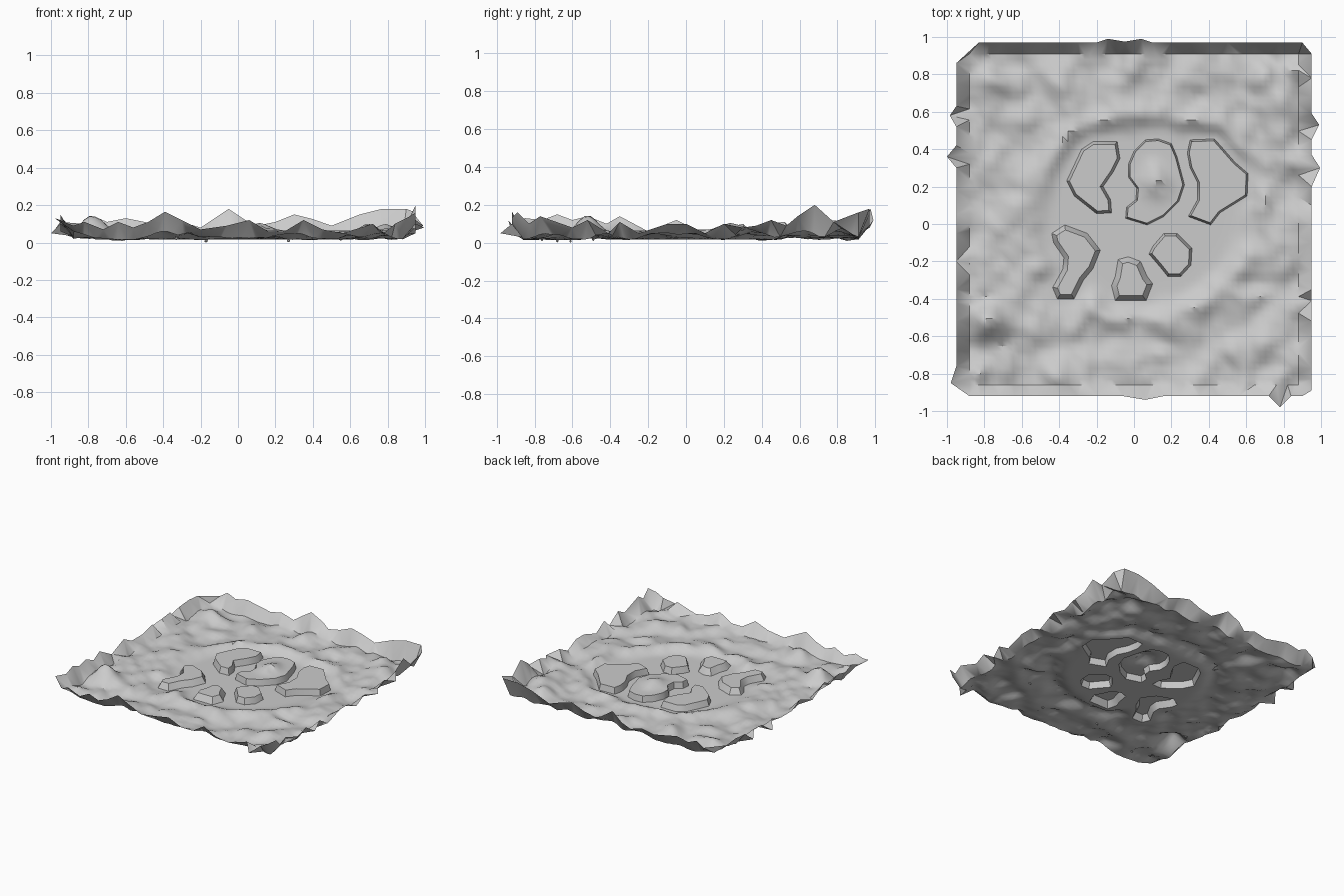
import bpy, bmesh, math
from mathutils import Vector, noise
from mathutils.geometry import delaunay_2d_cdt

cube = bpy.data.objects.get("Cube")
if cube:
    bpy.data.objects.remove(cube)

stone = bpy.data.materials.new("stone grey")
stone.use_nodes = True
GREY = (0.6, 0.6, 0.6, 1)
stone.diffuse_color = GREY
stone.node_tree.nodes["Principled BSDF"].inputs["Base Color"].default_value = GREY

FLOOR, TOP = 0.017, 0.064

# Raised plateaus: wall slope width and clockwise outline
PLATEAUS = {
    "back_left": (.014, [(-.22, .44), (-.09, .44), (-.075, .35), (-.11, .28), (-.165, .2), (-.125, .13),
                         (-.12, .06), (-.2, .055), (-.32, .15), (-.36, .23), (-.28, .4)]),
    "back_middle": (.009, [(.06, .45), (.13, .455), (.2, .43), (.23, .36), (.27, .21), (.24, .12),
                           (.16, .04), (.07, -.005), (-.045, .03), (-.04, .09), (.01, .13),
                           (.015, .19), (-.03, .25), (-.03, .32), (0, .39)]),
    "back_right": (.01, [(.3, .45), (.43, .455), (.47, .41), (.54, .33), (.61, .27), (.605, .15),
                         (.46, .06), (.41, -.005), (.29, .04), (.34, .13), (.34, .22),
                         (.3, .3), (.285, .38)]),
    "front_left": (.024, [(-.37, -.005), (-.25, -.05), (-.18, -.14), (-.22, -.24), (-.27, -.3),
                          (-.32, -.4), (-.41, -.4), (-.435, -.34), (-.38, -.24), (-.375, -.18),
                          (-.43, -.1), (-.44, -.05)]),
    "front_middle": (.028, [(-.085, -.19), (-.03, -.175), (.035, -.2), (.07, -.28), (.1, -.32),
                            (.065, -.41), (-.1, -.41), (-.12, -.33), (-.1, -.28)]),
    "front_right": (.014, [(.16, -.05), (.23, -.05), (.31, -.13), (.305, -.22), (.25, -.28),
                           (.18, -.28), (.14, -.23), (.08, -.16), (.1, -.12)]),
}

# Rim points per side: position along the side, height, outward push
RIM_FRONT = [(-.88, .09, 0), (-.82, .11, 0), (-.72, .07, 0), (-.64, .11, 0), (-.56, .08, 0),
             (-.48, .11, 0), (-.39, .165, 0), (-.3, .12, 0), (-.2, .07, 0), (-.06, .09, 0),
             (.06, .12, .02), (.16, .06, 0), (.25, .06, 0), (.35, .12, 0), (.45, .07, 0),
             (.56, .05, 0), (.72, .1, 0), (.78, .05, .06), (.84, .1, 0), (.9, .13, 0)]
RIM_BACK = [(-.83, .1, 0), (-.77, .14, 0), (-.7, .11, 0), (-.6, .13, 0), (-.5, .11, 0),
            (-.4, .09, 0), (-.3, .11, 0), (-.2, .08, 0), (-.14, .12, .02), (-.05, .18, .005),
            (.04, .12, .02), (.1, .09, 0), (.2, .11, 0), (.3, .15, 0), (.4, .125, 0),
            (.5, .09, 0), (.65, .15, 0), (.77, .18, 0), (.9, .18, 0)]
RIM_LEFT = [(-.85, .13, .03), (-.76, .12, 0), (-.68, .15, 0), (-.6, .12, 0), (-.52, .14, 0),
            (-.42, .1, 0), (-.35, .14, 0), (-.2, .06, 0), (-.05, .12, 0), (.05, .07, 0),
            (.18, .07, 0), (.3, .1, 0), (.36, .05, .05), (.42, .1, 0), (.52, .11, 0),
            (.58, .06, .035), (.63, .11, 0), (.75, .12, 0), (.86, .11, 0)]
RIM_RIGHT = [(-.89, .16, 0), (-.83, .1, 0), (-.77, .14, 0), (-.6, .08, 0), (-.52, .12, 0),
             (-.41, .05, 0), (-.35, .11, 0), (-.25, .05, 0), (-.1, .1, 0), (0, .1, 0),
             (.1, .05, 0), (.2, .1, 0), (.3, .08, .045), (.37, .09, 0), (.45, .12, 0),
             (.53, .09, .04), (.59, .14, 0), (.68, .2, 0), (.78, .11, 0), (.91, .16, 0)]

# Isolated hills: x, y, radius, height
HILLS = [(-.78, -.51, .09, .1), (-.78, .78, .07, .05), (.8, .66, .08, .06), (.85, .82, .06, .05),
         (.7, .8, .07, .04), (.77, .45, .07, .03), (.68, -.66, .06, .025), (-.82, -.8, .06, .04),
         (.85, .33, .06, .03), (-.4, .7, .07, .02), (.3, .75, .08, .02), (0, .83, .07, .03),
         (.15, -.7, .05, .02), (-.4, -.82, .06, .03)]
STREAM = [Vector(p) for p in [(-.62, -.86), (-.5, -.68), (-.15, -.61), (.1, -.62),
                              (.3, -.68), (.6, -.53), (.92, -.26)]]


def segment_distance(p, a, b):
    t = max(0, min(1, (p - a).dot(b - a) / (b - a).length_squared))
    return (p - a - (b - a) * t).length


def path_distance(p, path, closed=False):
    pairs = list(zip(path, path[1:])) + ([(path[-1], path[0])] if closed else [])
    return min(segment_distance(p, a, b) for a, b in pairs)


def inside(p, loop):
    hit = False
    for a, b in zip(loop, loop[1:] + loop[:1]):
        if (a.y > p.y) != (b.y > p.y) and p.x < a.x + (p.y - a.y) * (b.x - a.x) / (b.y - a.y):
            hit = not hit
    return hit


def inset(loop, d):
    out = []
    for i, p in enumerate(loop):
        a = (p - loop[i - 1]).normalized()
        b = (loop[(i + 1) % len(loop)] - p).normalized()
        n = Vector((a.y + b.y, -a.x - b.x)).normalized()
        out.append(p + n * d / max(.6, n.dot(Vector((a.y, -a.x)))))
    return out


def bump(p, x, y, r, h):
    return h * math.exp(-((p.x - x) ** 2 + (p.y - y) ** 2) / (r * r))


def ground(p):
    # Flat basin, ringed by an uneven ridge and rolling ground, level beside the plateaus
    dx, dy = (p.x - .05) / .61, (p.y - .045) / .53
    n = noise.noise(Vector((p.x * 6.5, p.y * 6.5, 2.3)))
    n += .4 * noise.noise(Vector((p.x * 14, p.y * 14, 7.1)))
    r = math.hypot(dx, dy) + .06 * noise.noise(Vector((p.x * 4, p.y * 4, 5.2)))
    wild = max(0, min(1, (r - .8) / .3))
    ridge = .018 + .014 * abs(dy) / max(r, .1)
    z = wild * (.018 + .036 * n) + ridge * math.exp(-((r - 1.02) / .12) ** 2)
    near = min(1, max(0, min(path_distance(p, foot, True) for foot, head in loops) - .01) / .1)
    near = near * near * (3 - 2 * near)
    z = FLOOR + z * near + sum(bump(p, *h) for h in HILLS)
    s = path_distance(p, STREAM)
    z += (.013 - z) * .75 * math.exp(-(s / .05) ** 2)
    return max(.01, z)


def plateau_top(p):
    # Mound with a small hollow on the middle plateau
    return (TOP + bump(p, .12, .22, .065, .044) + bump(p, .11, .3, .04, .014)
            - bump(p, .14, .2, .025, .024))


pts, heights, pushes, edges = [], [], [], []


def add(p, z, push=(0, 0)):
    pts.append(Vector(p))
    heights.append(z)
    pushes.append(push)


# Plateau walls: foot loop on the floor, inset loop at the top
loops = []
for slope, outline in PLATEAUS.values():
    foot = [Vector(p) for p in outline]
    head = inset(foot, slope)
    loops.append((foot, head))
    for loop, z in ((foot, FLOOR), (head, TOP)):
        start, n = len(pts), len(loop)
        for p in loop:
            add(p, z)
        edges += [(start + i, start + (i + 1) % n) for i in range(n)]

# Inner ground grid
COLS, ROWS = 60, 60
for i in range(COLS + 1):
    for j in range(ROWS + 1):
        p = Vector((-.88 + 1.76 * i / COLS, -.86 + 1.77 * j / ROWS))
        z = ground(p)
        keep = True
        for foot, head in loops:
            if inside(p, head):
                z = plateau_top(p)
                keep = path_distance(p, head, True) > .01
            elif inside(p, foot) or path_distance(p, foot, True) < .012:
                keep = False
        if keep:
            add(p, z)

# Coarse raised rim
for t, z, o in RIM_FRONT:
    add((t, -.92), z, (0, -o))
for t, z, o in RIM_BACK:
    add((t, .97), z, (0, o))
for t, z, o in RIM_LEFT:
    add((-.95, t), z, (-o, 0))
for t, z, o in RIM_RIGHT:
    add((.95, t), z, (o, 0))

# Join everything into one open sheet
result = delaunay_2d_cdt(pts, edges, [], 0, 1e-5)
verts, faces, source = result[0], result[2], result[3]
coords = []
for v, src in zip(verts, source):
    z = heights[src[0]] if src else FLOOR
    dx, dy = pushes[src[0]] if src else (0, 0)
    coords.append((v.x + dx, v.y + dy, z))
mesh = bpy.data.meshes.new("terrain")
mesh.from_pydata(coords, [], faces)
bm = bmesh.new()
bm.from_mesh(mesh)
for f in bm.faces:
    f.normal_update()
    if f.normal.z < 0:
        f.normal_flip()
bm.to_mesh(mesh)
bm.free()
terrain = bpy.data.objects.new("terrain", mesh)
bpy.context.collection.objects.link(terrain)
mesh.materials.append(stone)
bpy.ops.object.select_all(action='DESELECT')
terrain.select_set(True)
bpy.context.view_layer.objects.active = terrain
bpy.ops.object.shade_smooth_by_angle(angle=math.radians(38))

# Pebbles along the stream
for i, (x, y) in enumerate([(-.33, -.68), (-.17, -.61), (.27, -.68), (-.62, -.76), (.55, -.49), (-.8, -.38)]):
    z = max(.008, ground(Vector((x, y))) - .008)
    bpy.ops.mesh.primitive_ico_sphere_add(subdivisions=1, radius=.008, location=(x, y, z))
    pebble = bpy.context.object
    pebble.name = f"pebble_{i + 1}"
    pebble.scale = (1.3, .8, 1)
    pebble.data.materials.append(stone)
